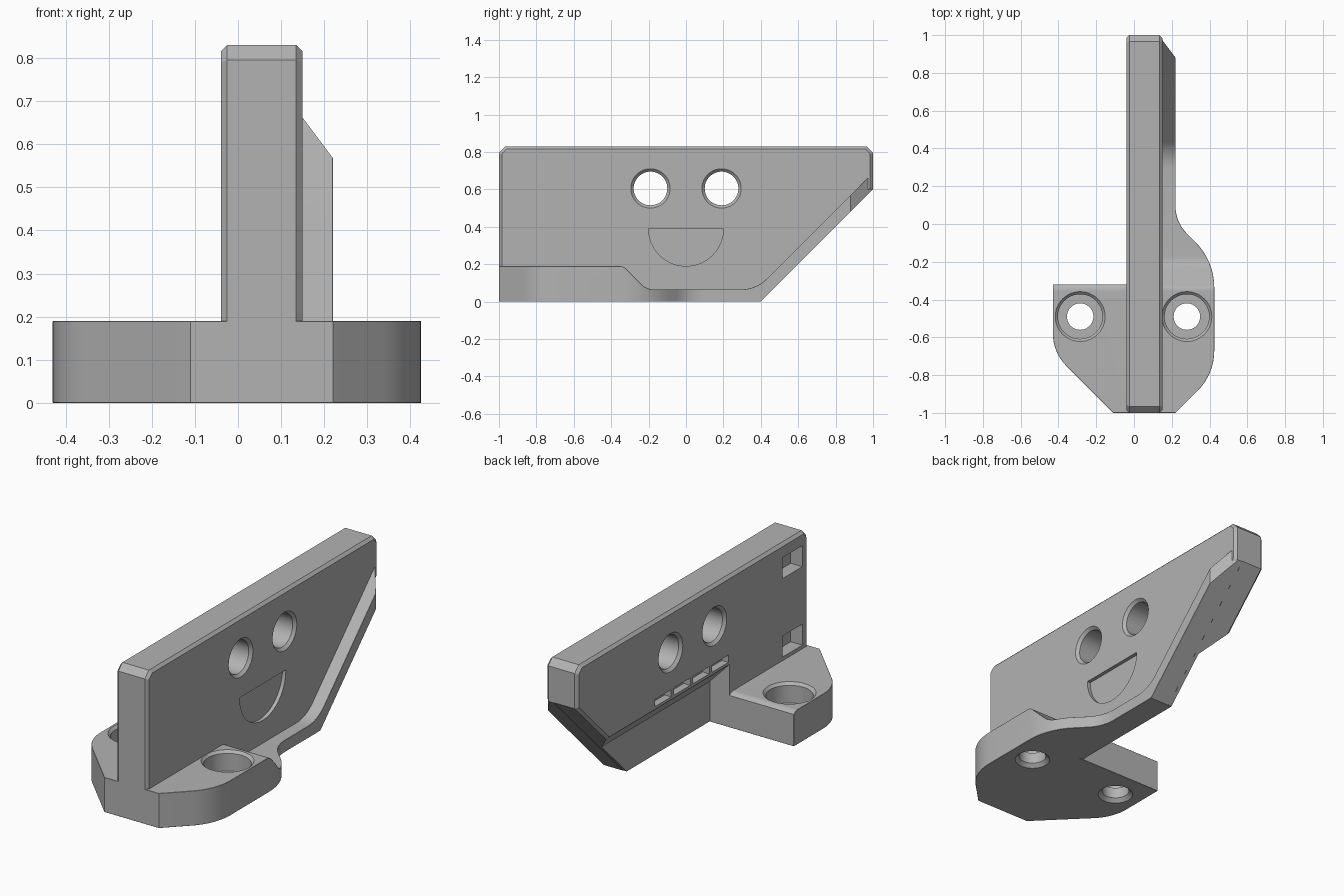
import bpy, bmesh, math
from mathutils import Vector, Matrix

if "Cube" in bpy.data.objects:
    bpy.data.objects.remove(bpy.data.objects["Cube"])

grey = bpy.data.materials.new("plain_grey")
grey.use_nodes = True
colour = (0.45, 0.45, 0.45, 1)
grey.diffuse_color = colour
grey.node_tree.nodes["Principled BSDF"].inputs["Base Color"].default_value = colour

AXES = {
    "x": lambda a, b, d: (d, a, b),
    "y": lambda a, b, d: (a, d, b),
    "z": lambda a, b, d: (a, b, d),
}


def rounded(corners, steps=8):
    """Turn (a, b, radius) corners into an outline with arcs."""
    out = []
    for i, (a, b, r) in enumerate(corners):
        p = Vector((a, b))
        if not r:
            out.append(p)
            continue
        u = (Vector(corners[i - 1][:2]) - p).normalized()
        v = (Vector(corners[(i + 1) % len(corners)][:2]) - p).normalized()
        half = u.angle(v) / 2
        centre = p + (u + v).normalized() * r / math.sin(half)
        start = p + u * r / math.tan(half) - centre
        end = p + v * r / math.tan(half) - centre
        sweep = start.angle(end)
        for k in range(steps + 1):
            t = k / steps
            out.append(centre + (start * math.sin((1 - t) * sweep)
                                 + end * math.sin(t * sweep)) / math.sin(sweep))
    return out


def make(name, bm):
    bmesh.ops.recalc_face_normals(bm, faces=bm.faces)
    mesh = bpy.data.meshes.new(name)
    bm.to_mesh(mesh)
    bm.free()
    mesh.materials.append(grey)
    obj = bpy.data.objects.new(name, mesh)
    bpy.context.collection.objects.link(obj)
    return obj


def prism(name, outline, axis, lo, hi, bevel=0):
    """Extrude an outline along an axis, optionally chamfering its rims."""
    bm = bmesh.new()
    rings = [[bm.verts.new(AXES[axis](p[0], p[1], d)) for p in outline] for d in (lo, hi)]
    caps = [bm.faces.new(ring) for ring in rings]
    for i in range(len(outline)):
        bm.faces.new((rings[0][i - 1], rings[0][i], rings[1][i], rings[1][i - 1]))
    if bevel:
        rims = [e for f in caps for e in f.edges]
        bmesh.ops.bevel(bm, geom=rims, offset=bevel, segments=1, affect="EDGES")
    return make(name, bm)


def lathe(name, profile, matrix, sides=48):
    """Closed solid turned around local z, profile as (radius, height)."""
    bm = bmesh.new()
    rings = [[bm.verts.new(matrix @ Vector((r * math.cos(math.tau * k / sides),
                                            r * math.sin(math.tau * k / sides), h)))
              for k in range(sides)] for r, h in profile]
    for low, high in zip(rings, rings[1:]):
        for k in range(sides):
            bm.faces.new((low[k - 1], low[k], high[k], high[k - 1]))
    bm.faces.new(rings[0])
    bm.faces.new(rings[-1])
    return make(name, bm)


def apply(obj, kind, **settings):
    mod = obj.modifiers.new(kind.lower(), kind)
    for key, value in settings.items():
        setattr(mod, key, value)
    bpy.context.view_layer.objects.active = obj
    bpy.ops.object.modifier_apply(modifier=mod.name)


def combine(obj, other, operation):
    apply(obj, "BOOLEAN", object=other, operation=operation, solver="EXACT")
    bpy.data.objects.remove(other)


def block(y, z, x):
    return prism("cutter", [(y[0], z[0]), (y[1], z[0]), (y[1], z[1]), (y[0], z[1])], "x", *x)


# Foot and side rib: plan outline trimmed by a side profile
plan = rounded([(0.1, -0.32, 0), (-0.43, -0.32, 0), (-0.43, -0.68, 0.25), (-0.11, -1, 0),
                (0.22, -1, 0), (0.425, -0.795, 0.3), (0.425, -0.195, 0.34),
                (0.22, 0.01, 0.2), (0.22, 0.88, 0), (0.13, 1, 0), (0.1, 1, 0)])
side = rounded([(-1.1, 0, 0), (0.4, 0, 0), (1.1, 0.7, 0), (1.05, 0.74, 0),
                (0.375, 0.065, 0.2), (-0.21, 0.065, 0.09), (-0.335, 0.19, 0.05), (-1.1, 0.19, 0)])
bracket = prism("bracket", plan, "z", -0.1, 0.9)
combine(bracket, prism("cutter", side, "x", -0.6, 0.6), "INTERSECT")
apply(bracket, "BEVEL", width=0.015, segments=1, limit_method="ANGLE",
      angle_limit=math.radians(50))

# Counterbored screw holes
bore = [(0.1, -0.01), (0.07, 0.02), (0.07, 0.08), (0.118, 0.08), (0.118, 0.176), (0.14, 0.198)]
for x in (-0.285, 0.28):
    combine(bracket, lathe("cutter", bore, Matrix.Translation((x, -0.49, 0))), "DIFFERENCE")

# Upright plate with chamfered rims
plate = prism("plate", [(-1, 0.016), (-0.984, 0.001), (0.399, 0.001), (1, 0.602), (1, 0.795),
                        (0.965, 0.83), (-0.965, 0.83), (-1, 0.795)], "x", -0.04, 0.15, 0.015)

# Undercut along the lower right face, with slots above its lip
undercut = [(-0.2, -0.1), (0.08, -0.1), (0.08, 0.22), (-0.04, 0.345), (-0.2, 0.345)]
combine(plate, prism("cutter", undercut, "y", -0.32, 1.1), "DIFFERENCE")
for i in range(4):
    y = -0.31 + i * 0.165
    combine(plate, block((y, y + 0.14), (0.36, 0.4), (-0.1, 0.0)), "DIFFERENCE")

combine(plate, bracket, "UNION")

# Two through holes with chamfered rims on both faces
eye = [(0.115, -0.05), (0.09, -0.025), (0.09, 0.135), (0.115, 0.16)]
for y in (-0.19, 0.19):
    turn = Matrix.Translation((0, y, 0.605)) @ Matrix.Rotation(math.pi / 2, 4, "Y")
    combine(plate, lathe("cutter", eye, turn), "DIFFERENCE")

# Half-round recess
arc = [(0.2 * math.cos(a), 0.39 - 0.2 * math.sin(a))
       for a in (math.pi * k / 32 for k in range(33))]
combine(plate, prism("cutter", arc, "x", 0.13, 0.3), "DIFFERENCE")

# Square pockets near the front
for z in (0.21, 0.64):
    combine(plate, block((-0.95, -0.78), (z, z + 0.115), (-0.1, 0.03)), "DIFFERENCE")

plate.name = "wall_bracket"
bpy.ops.object.select_all(action="DESELECT")
plate.select_set(True)
bpy.context.view_layer.objects.active = plate
bpy.ops.object.shade_smooth_by_angle(angle=math.radians(25))
